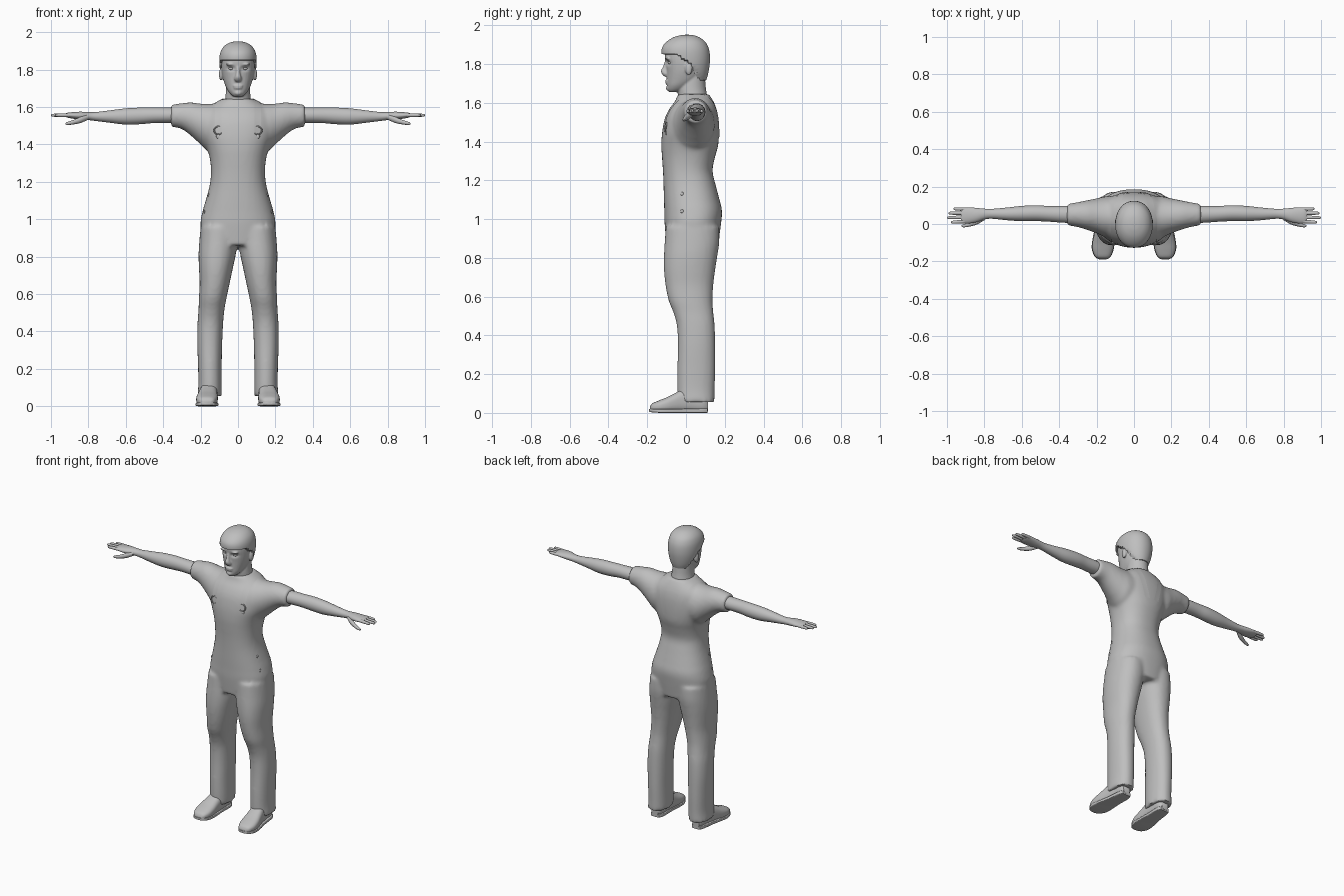
import bpy, bmesh, math
from mathutils import Vector, Matrix
from mathutils.bvhtree import BVHTree

grey = bpy.data.materials.new("plain grey")
grey.diffuse_color = (0.52, 0.52, 0.52, 1)


def resample(rows, k):
    """Catmull-Rom interpolation of section rows."""
    out = []
    for i in range(len(rows) - 1):
        p0, p1 = rows[max(i - 1, 0)], rows[i]
        p2, p3 = rows[i + 1], rows[min(i + 2, len(rows) - 1)]
        for j in range(k):
            t = j / k
            out.append([0.5 * (2 * b + (c - a) * t + (2 * a - 5 * b + 4 * c - d) * t * t
                               + (3 * b - a - 3 * c + d) * t ** 3)
                        for a, b, c, d in zip(p0, p1, p2, p3)])
    return out + [list(rows[-1])]


def loft(bm, axis, rows, side=1, p=2.0, n=32, k=4):
    """Rows are (position, u0, u1, v0, v1) along the axis."""
    rings = []
    for t, u0, u1, v0, v1 in resample(rows, k):
        ring = []
        for i in range(n):
            a = 2 * math.pi * (i + 0.5) / n
            c, s = math.cos(a), math.sin(a)
            u = (u0 + u1) / 2 + (u1 - u0) / 2 * math.copysign(abs(c) ** (2 / p), c)
            v = (v0 + v1) / 2 + (v1 - v0) / 2 * math.copysign(abs(s) ** (2 / p), s)
            x, y, z = {'x': (t, u, v), 'y': (u, t, v), 'z': (u, v, t)}[axis]
            ring.append(bm.verts.new((x * side, y, z)))
        rings.append(ring)
    for r, q in zip(rings, rings[1:]):
        for i in range(n):
            bm.faces.new((r[i], r[(i + 1) % n], q[(i + 1) % n], q[i]))
    bm.faces.new(rings[0])
    bm.faces.new(rings[-1])


def ball(bm, loc, size):
    bmesh.ops.create_uvsphere(bm, u_segments=16, v_segments=10, radius=1,
                              matrix=Matrix.Translation(loc) @ Matrix.Diagonal((*size, 1)))


def sym(rows):
    return [(z, -r, r, y0, y1) for z, r, y0, y1 in rows]


def finish(bm, name, voxel=0, smooth=0):
    bmesh.ops.recalc_face_normals(bm, faces=bm.faces)
    me = bpy.data.meshes.new(name)
    bm.to_mesh(me)
    bm.free()
    ob = bpy.data.objects.new(name, me)
    bpy.context.collection.objects.link(ob)
    if voxel:
        m = ob.modifiers.new("blend", 'REMESH')
        m.mode, m.voxel_size = 'VOXEL', voxel
        s = ob.modifiers.new("soften", 'SMOOTH')
        s.factor, s.iterations = 0.5, smooth
        dg = bpy.context.evaluated_depsgraph_get()
        me = bpy.data.meshes.new_from_object(ob.evaluated_get(dg))
        ob.modifiers.clear()
        ob.data = me
    me.materials.clear()
    me.materials.append(grey)
    bpy.ops.object.select_all(action='DESELECT')
    ob.select_set(True)
    bpy.context.view_layer.objects.active = ob
    bpy.ops.object.shade_smooth_by_angle(angle=math.radians(50))
    return ob


# Clothing: torso, sleeves and trouser legs blended into one skin
bm = bmesh.new()
loft(bm, 'z', sym([(.86, .175, -.10, .165), (.97, .20, -.11, .18), (1.04, .19, -.112, .186),
                   (1.10, .173, -.114, .173), (1.18, .152, -.116, .152), (1.25, .144, -.119, .137),
                   (1.32, .15, -.124, .15), (1.38, .165, -.127, .166), (1.45, .19, -.123, .17),
                   (1.52, .195, -.109, .167), (1.57, .18, -.085, .157), (1.61, .135, -.055, .14),
                   (1.645, .08, -.042, .118)]), p=2.3, n=48)
for s in (1, -1):
    loft(bm, 'x', [(.06, -.07, .15, 1.36, 1.625), (.15, -.07, .148, 1.36, 1.617),
                   (.20, -.05, .137, 1.40, 1.618), (.25, -.032, .127, 1.445, 1.625),
                   (.30, -.017, .117, 1.482, 1.62), (.358, -.007, .107, 1.495, 1.612)], s)
    loft(bm, 'z', [(.055, .087, .217, -.042, .147), (.12, .087, .212, -.045, .148),
                   (.22, .087, .214, -.045, .151), (.35, .084, .218, -.042, .151),
                   (.45, .079, .216, -.047, .148), (.52, .072, .211, -.066, .141),
                   (.58, .061, .209, -.09, .137), (.66, .044, .205, -.106, .141),
                   (.74, .027, .209, -.114, .151), (.81, .012, .211, -.114, .162),
                   (.88, .003, .207, -.11, .172), (.96, 0, .20, -.105, .172)], s, p=2.2)
clothes = finish(bm, "shirt_and_trousers", .011, 5)
tree = BVHTree.FromPolygons([v.co for v in clothes.data.vertices],
                            [list(f.vertices) for f in clothes.data.polygons])


def on_clothes(c, d):
    """Point on the clothing seen from c looking back along d."""
    c, d = Vector(c), Vector(d).normalized()
    return tree.ray_cast(c + d * .6, -d)[0] or c


for s, label in ((1, "left"), (-1, "right")):
    # Arm with palm, fingers and thumb
    bm = bmesh.new()
    loft(bm, 'x', [(.28, .01, .09, 1.52, 1.595), (.36, .006, .096, 1.515, 1.597),
                   (.45, .012, .096, 1.514, 1.597), (.52, .015, .10, 1.508, 1.597),
                   (.60, .015, .097, 1.506, 1.593), (.68, .02, .088, 1.515, 1.583),
                   (.76, .028, .081, 1.525, 1.573), (.80, .024, .082, 1.53, 1.573),
                   (.84, .01, .086, 1.532, 1.575), (.88, .003, .089, 1.537, 1.573),
                   (.91, .004, .088, 1.543, 1.57), (.925, .012, .08, 1.549, 1.565)], s, n=24)
    for y0, y1, tip in ((.015, .009, .978), (.036, .034, 1.0), (.058, .058, .993), (.079, .081, .965)):
        loft(bm, 'x', [(.88 + (tip - .88) * t, y0 + (y1 - y0) * t - r, y0 + (y1 - y0) * t + r,
                        1.556 - r, 1.556 + r)
                       for t, r in ((0, .009), (.5, .0098), (.85, .0085), (.96, .006), (1, .002))], s, n=12)
    loft(bm, 'x', [(.80, .02, .045, 1.533, 1.56), (.84, -.003, .026, 1.515, 1.548),
                   (.88, -.014, .008, 1.507, 1.531), (.91, -.018, -.001, 1.504, 1.521),
                   (.922, -.014, -.006, 1.507, 1.515)], s, n=14)
    finish(bm, label + "_arm")

    # Shoe with flat sole
    bm = bmesh.new()
    loft(bm, 'y', [(-.187, .145, .185, .012, .03), (-.175, .127, .207, .006, .048),
                   (-.14, .112, .222, .002, .064), (-.10, .108, .222, 0, .08),
                   (-.06, .109, .214, 0, .10), (-.02, .11, .205, 0, .12), (.04, .11, .195, 0, .13),
                   (.09, .113, .19, 0, .12), (.113, .128, .178, .008, .08)], s, p=2.6)
    finish(bm, label + "_shoe")
    bm = bmesh.new()
    loft(bm, 'y', [(-.19, .15, .182, .006, .02), (-.175, .125, .21, .003, .021),
                   (-.13, .107, .226, 0, .02), (-.07, .106, .22, 0, .02), (0, .11, .205, 0, .022),
                   (.08, .109, .195, 0, .024), (.112, .122, .183, 0, .024)], s, p=7)
    finish(bm, label + "_sole")

    # Shoulder strap laid over the clothing, front to back
    bm = bmesh.new()
    pairs = []
    for i in range(33):
        a = math.radians(2 + 196 * i / 32)
        d = (0, -math.cos(a), math.sin(a))
        x = .105 - .07 * max(0, (i - 14) / 18)
        pairs.append([bm.verts.new(on_clothes((s * (x + w), .03, 1.46), d) + Vector(d) * .003)
                      for w in (-.018, .018)])
    for a, b in zip(pairs, pairs[1:]):
        bm.faces.new((a[0], a[1], b[1], b[0]))
    finish(bm, label + "_strap")

    # Strap buckle and hip buttons
    spot = on_clothes((s * .105, .03, 1.475), (0, -1, 0))
    bpy.ops.mesh.primitive_torus_add(major_radius=.022, minor_radius=.004, major_segments=20,
                                     minor_segments=8, location=spot + Vector((0, -.002, 0)),
                                     rotation=(math.radians(80), 0, 0))
    bpy.context.object.name = label + "_buckle"
    bpy.context.object.data.materials.append(grey)
    bm = bmesh.new()
    ball(bm, spot + Vector((0, .001, -.032)), (.012, .006, .012))
    for z in (1.13, 1.04):
        ball(bm, on_clothes((0, -.02, z), (s, 0, 0)), (.004, .009, .009))
    finish(bm, label + "_buttons")

# Head: skull, neck, nose, lips, brows and ears blended together
bm = bmesh.new()
loft(bm, 'z', sym([(1.655, .02, -.086, -.05), (1.667, .038, -.096, 0), (1.69, .056, -.098, .03),
                   (1.72, .07, -.099, .07), (1.76, .082, -.10, .09), (1.80, .088, -.104, .10),
                   (1.84, .089, -.109, .105), (1.88, .085, -.105, .103), (1.91, .07, -.08, .09),
                   (1.935, .04, -.05, .06)]), p=2.15)
loft(bm, 'z', sym([(1.58, .08, -.03, .115), (1.635, .07, -.04, .109), (1.68, .065, -.042, .102),
                   (1.75, .062, -.02, .097)]))
loft(bm, 'z', sym([(1.735, .012, -.112, -.085), (1.748, .021, -.124, -.085),
                   (1.765, .016, -.13, -.085), (1.785, .011, -.12, -.085),
                   (1.815, .011, -.11, -.085)]), n=16)
ball(bm, (0, -.096, 1.713), (.028, .012, .006))
ball(bm, (0, -.095, 1.702), (.024, .012, .007))
ball(bm, (0, -.09, 1.675), (.02, .014, .014))
for s in (1, -1):
    ball(bm, (s * .038, -.094, 1.828), (.028, .014, .007))
    ball(bm, (s * .091, .014, 1.775), (.011, .019, .033))
head = finish(bm, "head_and_neck", .005, 3)
for v in head.data.vertices:  # eye sockets
    if v.co.y < -.04:
        r2 = ((abs(v.co.x) - .037) / .02) ** 2 + ((v.co.z - 1.806) / .012) ** 2
        v.co.y += .012 * math.exp(-r2)

# Eyes
bm = bmesh.new()
for s in (1, -1):
    ball(bm, (s * .036, -.079, 1.806), (.016, .014, .009))
finish(bm, "eyes")

# Hair: cap whose lower edge tucks into the head below the hairline
bm = bmesh.new()
loft(bm, 'z', sym([(1.705, .06, -.06, .10), (1.74, .08, -.09, .112), (1.78, .093, -.11, .12),
                   (1.82, .099, -.12, .124), (1.86, .10, -.127, .122), (1.89, .095, -.121, .114),
                   (1.915, .083, -.10, .099), (1.935, .062, -.07, .074), (1.947, .035, -.035, .045),
                   (1.951, .01, -.005, .015)]), p=2.1, n=48, k=5)
for v in bm.verts:
    y = v.co.y
    line = 1.847 if y < -.05 else 1.847 - (y + .05) * .75 if y < .03 else max(1.715, 1.787 - (y - .03) * 1.6)
    if v.co.z < line:
        v.co.x *= .8
        v.co.y = .01 + (y - .01) * .75
finish(bm, "hair")
